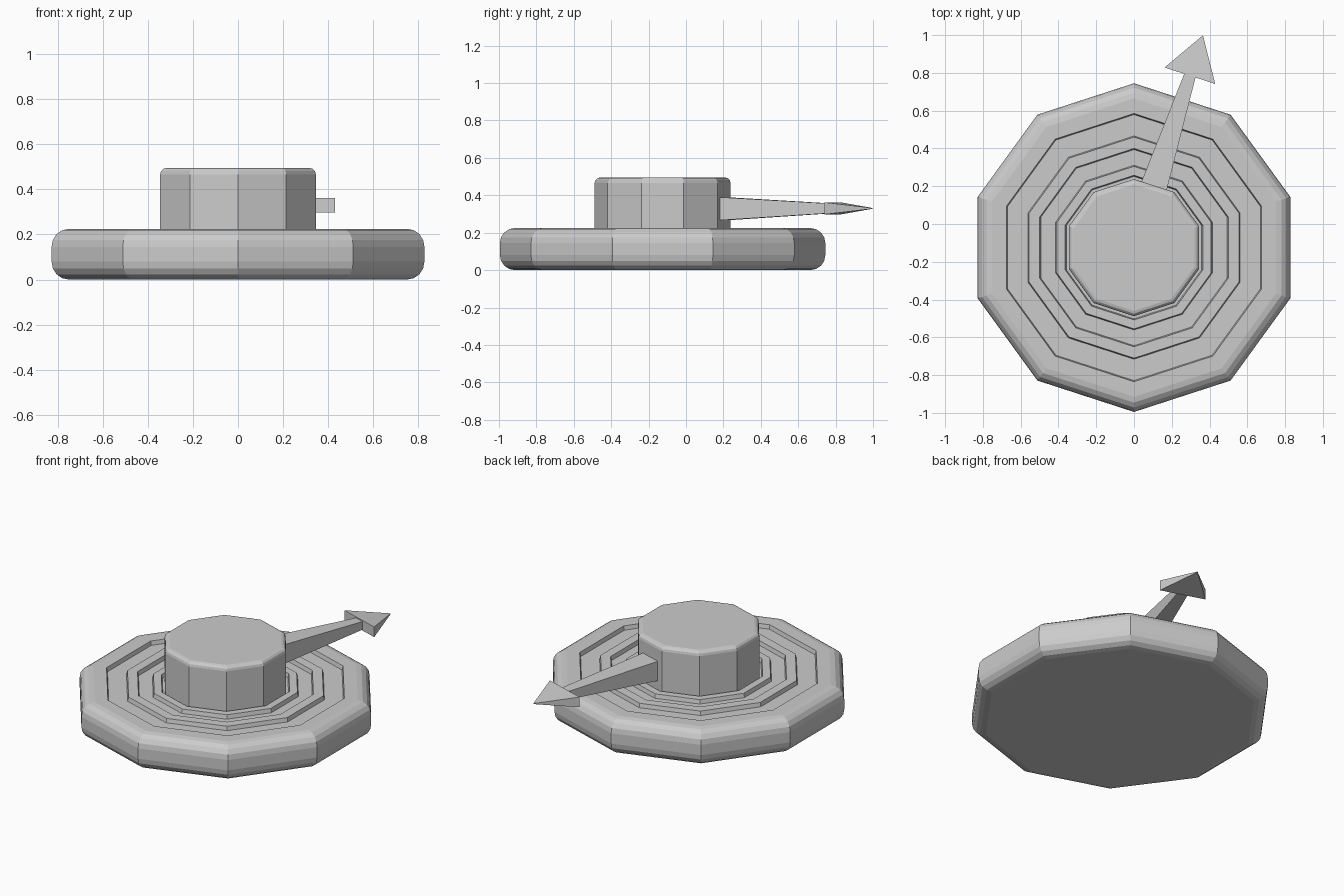
import bpy, bmesh, math
from mathutils import Matrix

if "Cube" in bpy.data.objects:
    bpy.data.objects.remove(bpy.data.objects["Cube"])

CY = -0.125      # centre of the disc in y
SIDES = 10


def finish(name, bm):
    bmesh.ops.recalc_face_normals(bm, faces=bm.faces)
    mesh = bpy.data.meshes.new(name)
    bm.to_mesh(mesh)
    bm.free()
    obj = bpy.data.objects.new(name, mesh)
    bpy.context.collection.objects.link(obj)
    return obj


def arc(r, z, rad, a0, a1, n):
    """Rounded corner points around (r, z), angles in degrees."""
    return [(r + rad * math.cos(math.radians(a0 + (a1 - a0) * i / n)),
             z + rad * math.sin(math.radians(a0 + (a1 - a0) * i / n)))
            for i in range(n + 1)]


def lathe(name, profile):
    """Ten-sided solid from a (radius, z) profile, capped at both ends."""
    bm = bmesh.new()
    rings = []
    for r, z in profile:
        rings.append([bm.verts.new((r * math.sin(2 * math.pi * k / SIDES),
                                    CY + r * math.cos(2 * math.pi * k / SIDES), z))
                      for k in range(SIDES)])
    for a, b in zip(rings, rings[1:]):
        for k in range(SIDES):
            j = (k + 1) % SIDES
            bm.faces.new((a[k], a[j], b[j], b[k]))
    bm.faces.new(rings[0])
    bm.faces.new(rings[-1])
    return finish(name, bm)


def bridge(name, sections):
    """Pointer part: sections are matching outlines along +y from the hub centre."""
    bm = bmesh.new()
    loops = [[bm.verts.new(p) for p in s] for s in sections]
    n = len(loops[0])
    for a, b in zip(loops, loops[1:]):
        for k in range(n):
            j = (k + 1) % n
            bm.faces.new((a[k], a[j], b[j], b[k]))
    bm.faces.new(loops[0])
    bm.faces.new(loops[-1])
    turn = Matrix.Translation((0, CY, 0)) @ Matrix.Rotation(math.radians(-18), 4, 'Z')
    bmesh.ops.transform(bm, matrix=turn, verts=bm.verts)
    return finish(name, bm)


# Base disc: rounded rim and concentric recessed grooves
TOP, LOW, R = 0.225, 0.2, 0.08
rim = arc(0.87 - R, R, R, -90, 0, 4) + arc(0.87 - R, TOP - R, R, 0, 90, 4)
grooves = []
for outer, inner in ((0.71, 0.585), (0.525, 0.43), (0.383, 0.30)):
    grooves += [(outer, TOP), (outer - 0.006, LOW), (inner + 0.006, LOW), (inner, TOP)]
lathe("base_disc", rim + grooves[:-1])

# Central hub with a softened top edge
lathe("hub", [(0.363, 0.19)] + arc(0.363 - 0.028, 0.495 - 0.028, 0.028, 0, 90, 3))


# Pointer shaft, tapering outward
def rect(y, w, h, z):
    return [(-w, y, z - h), (w, y, z - h), (w, y, z + h), (-w, y, z + h)]


bridge("pointer_shaft", [rect(0.335, 0.071, 0.062, 0.328), rect(0.965, 0.031, 0.025, 0.33)])

# Pointer head, a wedge narrowing to the tip
bridge("pointer_head", [rect(0.957, 0.141, 0.032, 0.33), rect(1.18, 0.001, 0.002, 0.33)])
